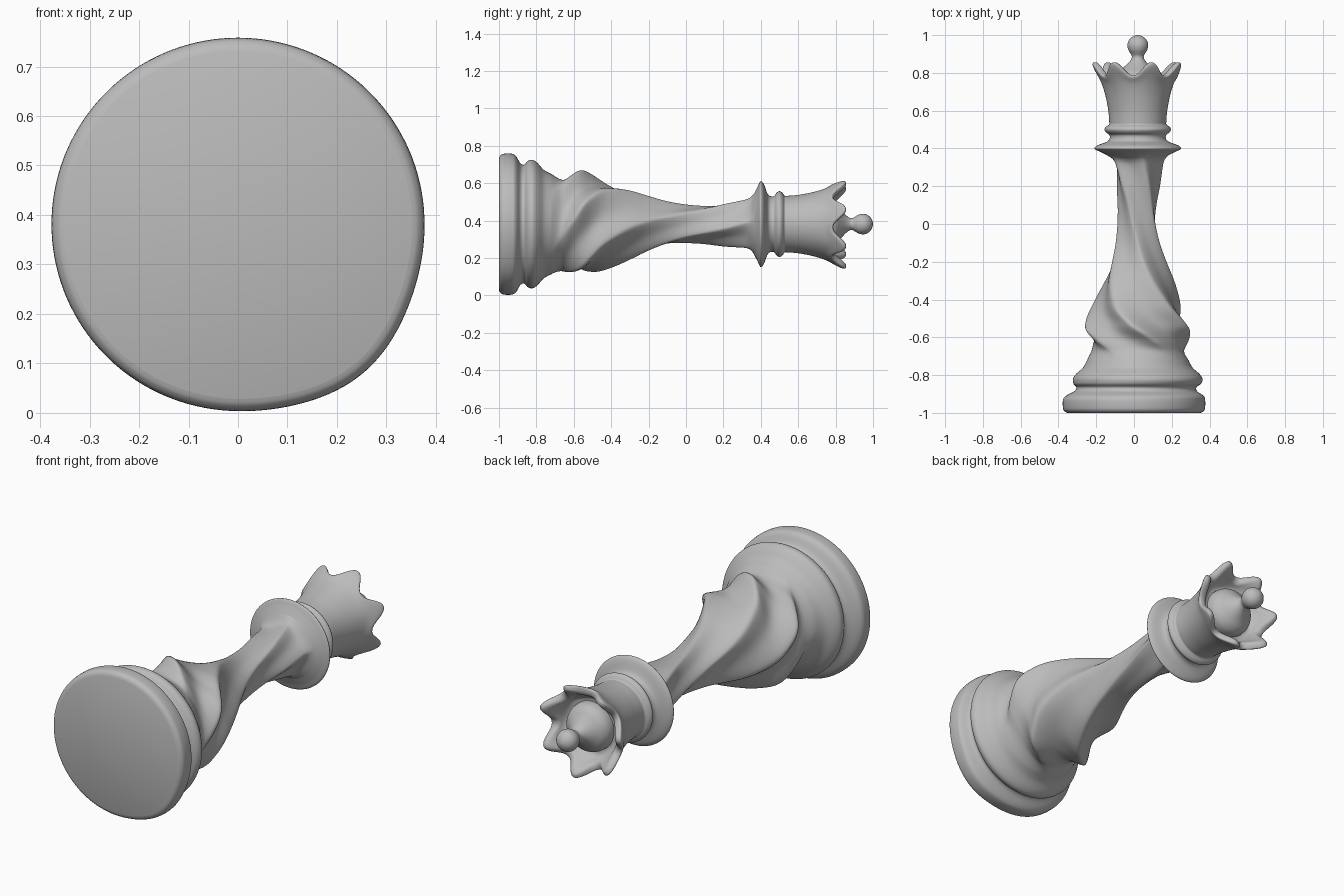
import bpy, bmesh
from math import sin, cos, pi, radians, exp

cube = bpy.data.objects.get("Cube")
if cube:
    bpy.data.objects.remove(cube)

grey = bpy.data.materials.new("plain_grey")
grey.use_nodes = True
colour = (0.5, 0.5, 0.5, 1)
grey.diffuse_color = colour
grey.node_tree.nodes["Principled BSDF"].inputs["Base Color"].default_value = colour

SEGMENTS = 140
AXIS_X, AXIS_Z = 0.02, 0.381


def spline(points, steps):
    """Smooth curve through the points of a profile."""
    pts = [points[0]] + points + [points[-1]]
    out = []
    for a, b, c, d in zip(pts, pts[1:], pts[2:], pts[3:]):
        for i in range(steps):
            t = i / steps
            out.append([0.5 * (2 * q + (r - p) * t + (2 * p - 5 * q + 4 * r - s) * t * t
                               + (3 * q - p - 3 * r + s) * t ** 3)
                        for p, q, r, s in zip(a, b, c, d)])
    return out + [list(points[-1])]


def lookup(table, y):
    """Linear value from a short table."""
    for (y0, v0), (y1, v1) in zip(table, table[1:]):
        if y <= y1:
            return v0 + (v1 - v0) * max(0, (y - y0) / (y1 - y0))
    return table[-1][1]


def loft(name, profile, shape, steps=6, cap=False):
    """Turn a profile about the long axis; shape() bends each point."""
    bm = bmesh.new()
    rings = []
    for row in spline(profile, steps):
        ring = []
        for i in range(SEGMENTS):
            angle = 2 * pi * i / SEGMENTS
            x, y, r = shape(angle, *row)
            ring.append(bm.verts.new((x + r * cos(angle), y, AXIS_Z + r * sin(angle))))
        rings.append(ring)
    for a, b in zip(rings, rings[1:]):
        for i in range(SEGMENTS):
            j = (i + 1) % SEGMENTS
            bm.faces.new((a[i], a[j], b[j], b[i]))
    if cap:
        bm.faces.new(rings[0])
    bmesh.ops.remove_doubles(bm, verts=bm.verts, dist=0.00005)
    bmesh.ops.recalc_face_normals(bm, faces=bm.faces)
    if not cap:
        # open tubes: make sure the walls look outward
        bm.faces.ensure_lookup_table()
        f = bm.faces[0]
        c = f.calc_center_median()
        if f.normal.x * (c.x - AXIS_X) + f.normal.z * (c.z - AXIS_Z) < 0:
            bmesh.ops.reverse_faces(bm, faces=bm.faces)
    mesh = bpy.data.meshes.new(name)
    bm.to_mesh(mesh)
    bm.free()
    mesh.materials.append(grey)
    ob = bpy.data.objects.new(name, mesh)
    bpy.context.collection.objects.link(ob)
    bpy.ops.object.select_all(action='DESELECT')
    ob.select_set(True)
    bpy.context.view_layer.objects.active = ob
    bpy.ops.object.shade_smooth_by_angle(angle=radians(50))


def plain(angle, y, r):
    return AXIS_X, y, r


# Foot: slightly uneven disc with a groove and a second step
def foot(angle, y, r):
    blend = min(1, max(0, (y + 0.93) / 0.1))
    bulge = 0.016 * exp(-((angle - radians(310)) / 0.4) ** 2) * (1 - blend)
    return AXIS_X * blend, y, r + bulge


loft("foot", [(-1, .352), (-.993, .366), (-.975, .376), (-.93, .376), (-.908, .362),
              (-.885, .325), (-.865, .318), (-.845, .338), (-.82, .343), (-.795, .328),
              (-.76, .29), (-.72, .268)], foot, cap=True)

# Shaft: five ridges that wind quickly near the foot and slowly above
TWIST = [(-.72, -35), (-.65, -10), (-.57, 16), (-.45, 45), (-.3, 66),
         (-.1, 90), (0, 105), (.15, 125), (.3, 145), (.4, 156)]


def shaft(angle, y, r, depth):
    turn = sum(lookup(TWIST, y + k * 0.02) for k in (-1, 0, 1)) / 3
    wave = abs(sin(2.5 * (angle - radians(turn))))
    flute = (wave * wave + 0.02) ** 0.5 - 0.14
    return AXIS_X, y, r * (1 - depth * flute)


loft("twisted_shaft", [(-.72, .268, 0), (-.67, .252, .06), (-.62, .268, .16), (-.56, .288, .24),
                       (-.5, .272, .25), (-.4, .234, .22), (-.3, .194, .2), (-.2, .153, .2),
                       (-.1, .122, .2), (0, .108, .2), (.1, .108, .2), (.2, .12, .22),
                       (.3, .132, .2), (.34, .143, .12), (.365, .165, 0)], shaft, steps=10)

# Collar: wide flange and a thin ring
loft("collar", [(.365, .165), (.383, .2), (.395, .226), (.405, .228), (.418, .21),
                (.435, .165), (.45, .15), (.47, .15), (.485, .168), (.5, .176),
                (.515, .168), (.527, .152), (.54, .151)], plain)


# Crown: flared hollow cup with seven prongs
def crown(angle, y, r, lift):
    prong = (0.5 + 0.5 * cos(7 * (angle - radians(20)))) ** 1.2
    return AXIS_X, y + lift * prong, r + 0.5 * lift * prong


loft("crown", [(.54, .151, 0), (.6, .156, 0), (.68, .171, .002), (.74, .189, .015),
               (.772, .207, .052), (.783, .207, .066), (.787, .195, .069), (.785, .18, .068),
               (.775, .166, .055), (.755, .155, .02), (.745, .14, 0), (.742, .11, 0)], crown)

# Finial: dome tapering to a neck with a ball on top
loft("finial", [(.74, .125), (.775, .122), (.805, .105), (.83, .075), (.855, .048),
                (.875, .034), (.89, .032), (.905, .04), (.922, .05), (.945, .055),
                (.968, .05), (.987, .035), (.997, .016), (1, 0)], plain)
